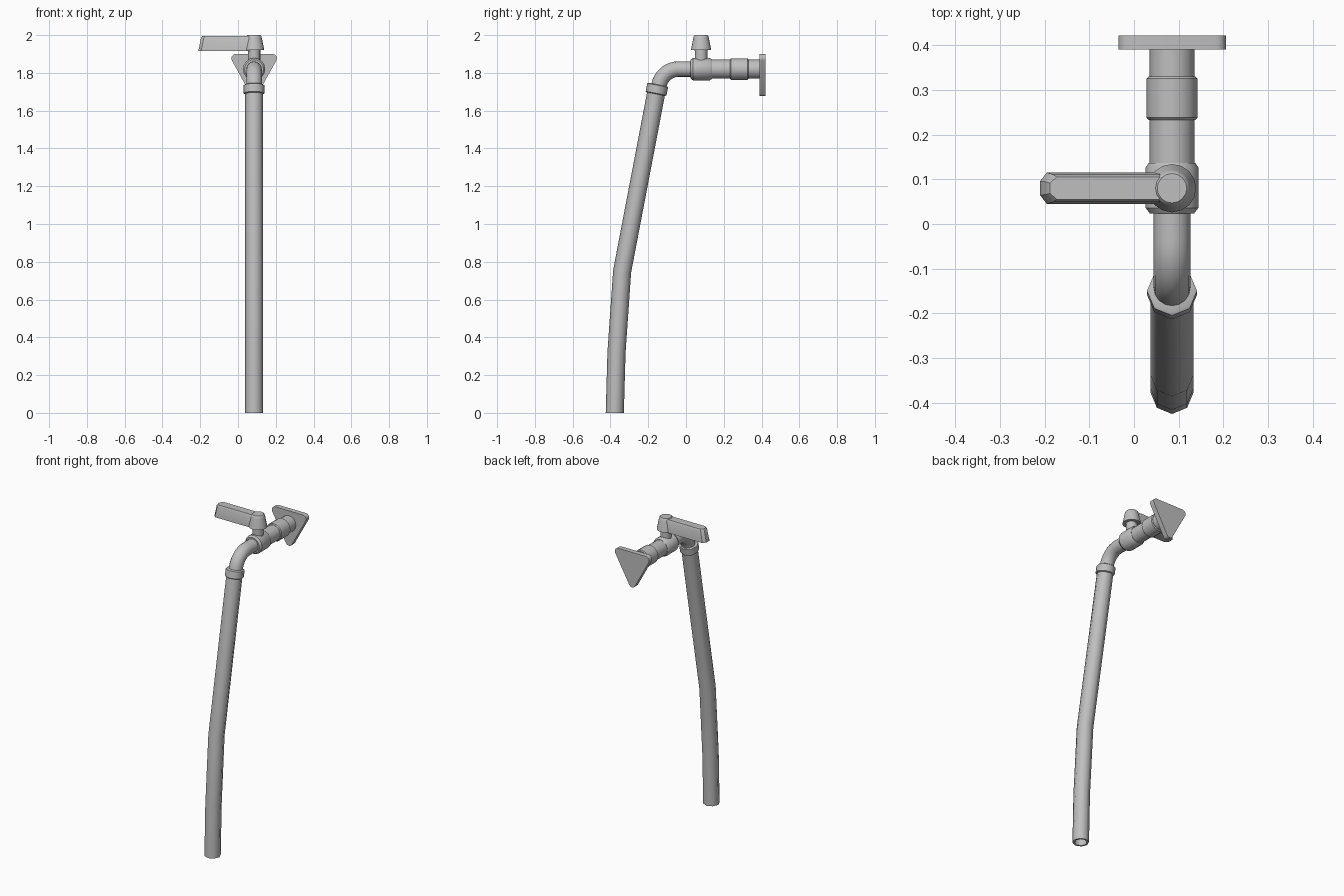
import bpy
import bmesh
import math
from mathutils import Vector

cube = bpy.data.objects.get("Cube")
if cube:
    bpy.data.objects.remove(cube, do_unlink=True)

CX = 0.085      # plane that holds the whole pipe run
VALVE_Y = 0.08  # valve and handle axis
PIPE_Z = 1.82

metal = bpy.data.materials.new("grey metal")
grey = (0.52, 0.52, 0.52, 1)
metal.diffuse_color = grey
metal.use_nodes = True
metal.node_tree.nodes["Principled BSDF"].inputs["Base Color"].default_value = grey


def finish(name, bm, angle):
    bmesh.ops.recalc_face_normals(bm, faces=bm.faces)
    mesh = bpy.data.meshes.new(name)
    bm.to_mesh(mesh)
    bm.free()
    mesh.materials.append(metal)
    obj = bpy.data.objects.new(name, mesh)
    bpy.context.collection.objects.link(obj)
    bpy.ops.object.select_all(action="DESELECT")
    obj.select_set(True)
    bpy.context.view_layer.objects.active = obj
    bpy.ops.object.shade_smooth_by_angle(angle=math.radians(angle))
    return obj


def loft(name, loops, angle=35):
    """Join equal-length point loops and cap both ends."""
    bm = bmesh.new()
    rows = [[bm.verts.new(p) for p in loop] for loop in loops]
    n = len(rows[0])
    for a, b in zip(rows, rows[1:]):
        for i in range(n):
            j = (i + 1) % n
            bm.faces.new((a[i], a[j], b[j], b[i]))
    bm.faces.new(rows[0])
    bm.faces.new(rows[-1])
    return finish(name, bm, angle)


def ring(y, z, tilt, radius, sides):
    """Circle facing along the pipe; tilt 0 points to +y, 90 points up."""
    t = math.radians(tilt)
    normal = Vector((0, -math.sin(t), math.cos(t)))
    loop = []
    for i in range(sides):
        a = math.tau * i / sides
        loop.append(Vector((CX, y, z)) + radius * (Vector((math.cos(a), 0, 0)) + normal * math.sin(a)
                    - Vector((math.cos(a), 0, 0)) + Vector((math.cos(a), 0, 0))))
    return loop


def along_y(name, profile, sides=16):
    return loft(name, [ring(y, PIPE_Z, 0, r, sides) for y, r in profile])


def upright(name, profile, sides=16):
    return loft(name, [ring(VALVE_Y, z, 90, r, sides) for z, r in profile])


# Hose: eight-sided, bent, hollow at the open lower end
R = 0.048
loft("hose", [
    ring(-0.34, 0.75, 82, 0.037, 8),
    ring(-0.368, 0.32, 87, 0.037, 8),
    ring(-0.377, 0, 90, 0.037, 8),
    ring(-0.377, 0, 90, R, 8),
    ring(-0.368, 0.32, 87, R, 8),
    ring(-0.338, 0.75, 82, R, 8),
    ring(-0.155, 1.71, 79, R, 8),
], 50)

# Collar clamping the hose to the spout
collar = []
for d, r in ((-0.025, 0.05), (-0.021, 0.056), (0.021, 0.056), (0.025, 0.05)):
    collar.append(ring(-0.154 + d * 0.2, 1.713 + d, 79, r, 8))
loft("hose_collar", collar, 50)

# Spout: straight out of the valve, then an elbow down to the hose
bend = 0.105
spout = [ring(0.05, PIPE_Z, 0, 0.041, 16)]
for i in range(9):
    a = math.radians(79 * i / 8)
    spout.append(ring(-0.04 - bend * math.sin(a), PIPE_Z - bend * (1 - math.cos(a)),
                      math.degrees(a), 0.041, 16))
loft("spout", spout)

# Horizontal run to the wall
along_y("valve_body", [(0.024, 0.05), (0.036, 0.059), (0.126, 0.059), (0.137, 0.052)])
along_y("wall_pipe", [(0.12, 0.05), (0.4, 0.05)])
along_y("pipe_sleeve", [(0.233, 0.052), (0.238, 0.057), (0.325, 0.057), (0.33, 0.052)])

# Wall plate: triangle with rounded corners, pointing down
outline = []
for cx, cz, start in ((0.183, 1.877, -30), (-0.012, 1.877, 90), (CX, 1.70, 210)):
    for i in range(6):
        a = math.radians(start + 24 * i)
        outline.append((cx + 0.023 * math.cos(a), cz + 0.023 * math.sin(a)))
loft("wall_plate", [[(x, y, z) for x, z in outline] for y in (0.39, 0.422)])

# Valve stem and handle hub
upright("valve_stem", [(1.85, 0.033), (1.93, 0.033)])
upright("handle_hub", [(1.92, 0.054), (1.985, 0.041), (1.995, 0.038), (2.0, 0.033)])

# Lever: tapering bar with a chamfered free end
lever = []
for z, tip, half in ((1.917, -0.21, 0.035), (1.985, -0.196, 0.031), (1.996, -0.188, 0.025)):
    lever.append([(x, VALVE_Y + y, z) for x, y in (
        (CX, -half), (CX, half), (tip + 0.015, half), (tip, half * 0.45),
        (tip, -half * 0.45), (tip + 0.015, -half))])
loft("handle_lever", lever, 30)
